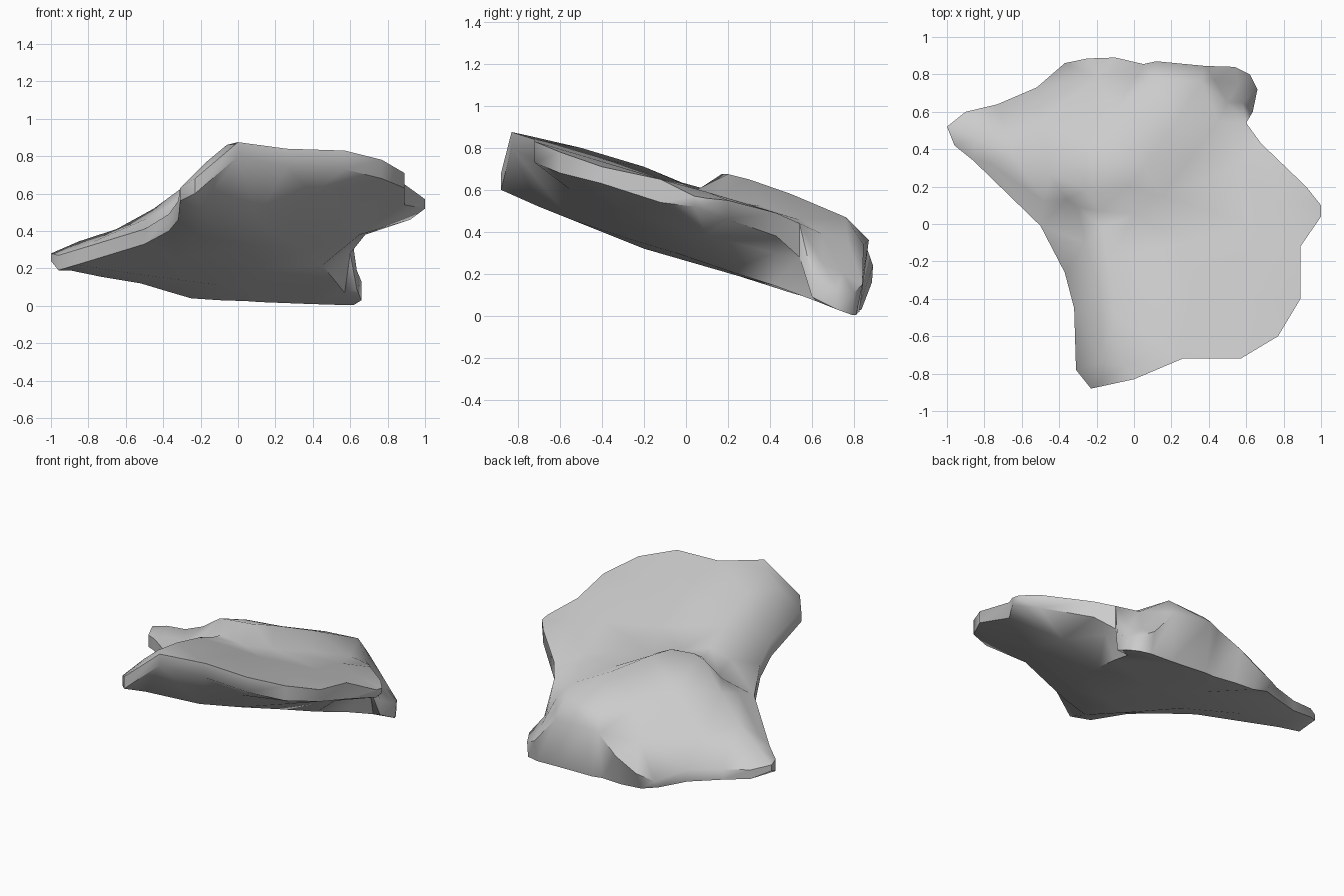
import bpy, bmesh, math
from mathutils import Vector
from mathutils.geometry import delaunay_2d_cdt

# Rim of the slab, counter-clockwise: x, y, upper edge height, lower edge height
RIM = [
    (-1, .52, .28, .24), (-.96, .42, .27, .19), (-.86, .34, .30, .22),
    (-.5, -.01, .41, .33), (-.37, -.26, .49, .40), (-.32, -.45, .56, .46),
    (-.31, -.78, .63, .56), (-.23, -.88, .68, .60), (0, -.83, .875, .80),
    (.26, -.72, .84, .745), (.57, -.72, .83, .73), (.77, -.60, .78, .68),
    (.89, -.40, .71, .63), (.89, -.12, .65, .54), (1, .04, .57, .52),
    (1, .1, .56, .53), (.92, .2, .55, .46), (.68, .43, .49, .38),
    (.6, .54, .44, .28), (.635, .6, .19, .09), (.66, .72, .13, .03),
    (.62, .8, .11, .005), (.54, .84, .15, .005), (.38, .845, .34, .01),
    (.12, .87, .36, .02), (.05, .855, .34, .025), (-.1, .89, .24, .03),
    (-.25, .885, .16, .04), (-.37, .86, .13, .075), (-.52, .73, .2, .12),
    (-.73, .64, .225, .155), (-.9, .6, .25, .19),
]

# Crease chains on the upper surface: low slab, left flank, raised back block, toe
SLAB = [(.3, -.4, .745)], [(.6, -.4, .735)], [(.25, -.1, .64)], [(.6, 0, .615)], \
       [(.8, .1, .59)], [(.55, .3, .53)]
SHOULDER = [(-.06, -.76, .86), (-.1, -.5, .8), (-.14, -.2, .71), (-.17, -.02, .635)]
FLANK = [(-.18, -.74, .76), (-.22, -.4, .65), (-.26, -.1, .555), (-.3, .09, .53)]
VALLEY = [(-.18, .07, .61), (0, .05, .6), (.15, .15, .575), (.3, .35, .525),
          (.45, .55, .455)]
CREST = [(-.85, .46, .345), (-.65, .37, .41), (-.45, .27, .52), (-.26, .18, .66),
         (-.18, .17, .675), (-.03, .2, .675), (.05, .3, .65), (.2, .5, .58),
         (.36, .76, .47)]
BROW = [(-.78, .33, .34), (-.48, .12, .47), (-.36, .13, .54)]
BACK = [(-.25, .45, .55)], [(-.1, .6, .49)], [(-.5, .55, .36)], \
       [(.1, .78, .44)], [(-.2, .78, .32)]
TOE = [(.43, .77, .36), (.5, .65, .39)], [(.56, .75, .2), (.58, .65, .25)]

# Underside: flat tilted bed, a crease, then a slope rising to the right-hand rim
BED = [(-.2, -.7, .52)], [(-.2, -.35, .38)], [(-.3, .1, .25)], [(-.1, .5, .11)], \
      [(-.55, .4, .17)], [(.1, .25, .19)], [(.05, -.2, .32)]
CREASE = [(.1, -.55, .46), (.22, -.3, .375), (.35, -.05, .3), (.45, .2, .215),
          (.51, .42, .145), (.57, .62, .07)]
RISE = [(.6, -.3, .5)], [(.65, .1, .38)], [(.58, .42, .3)], [(.4, -.55, .6)]


def add_sheet(bm, rim, chains, flip):
    """Triangulate the rim outline together with inner crease chains."""
    n = len(rim)
    pts = list(rim)
    edges = [(i, (i + 1) % n) for i in range(n)]
    for chain in chains:
        start = len(pts)
        pts += chain
        edges += [(i, i + 1) for i in range(start, len(pts) - 1)]
    _, _, faces, orig, _, _ = delaunay_2d_cdt(
        [Vector(p[:2]) for p in pts], edges, [list(range(n))], 1, 1e-5)
    verts = [bm.verts.new(p) for p in pts]
    for f in faces:
        loop = [verts[orig[i][0]] for i in f]
        bm.faces.new(loop[::-1] if flip else loop)
    return verts[:n]


def tuck(y):
    """Pull the lower edge in beneath the back rim."""
    return y if y < .78 else .78 + (y - .78) * .5


bm = bmesh.new()
upper = add_sheet(bm, [(x, y, t) for x, y, t, b in RIM],
                  [*SLAB, SHOULDER, FLANK, VALLEY, CREST, BROW, *BACK, *TOE], False)
lower = add_sheet(bm, [(x, tuck(y), b) for x, y, t, b in RIM],
                  [*BED, CREASE, *RISE], True)

# Rim band joining both sheets
for i in range(len(RIM)):
    j = (i + 1) % len(RIM)
    bm.faces.new((lower[i], lower[j], upper[j], upper[i]))
bmesh.ops.recalc_face_normals(bm, faces=bm.faces)

mesh = bpy.data.meshes.new("rock_slab")
bm.to_mesh(mesh)
bm.free()
rock = bpy.data.objects.new("rock_slab", mesh)
bpy.context.collection.objects.link(rock)

# Plain stone colour
stone = bpy.data.materials.new("stone_grey")
stone.diffuse_color = (.6, .6, .6, 1)
mesh.materials.append(stone)

# Soft stone surface with crisp rim edges
bpy.context.view_layer.objects.active = rock
rock.select_set(True)
bpy.ops.object.shade_smooth_by_angle(angle=math.radians(55))
